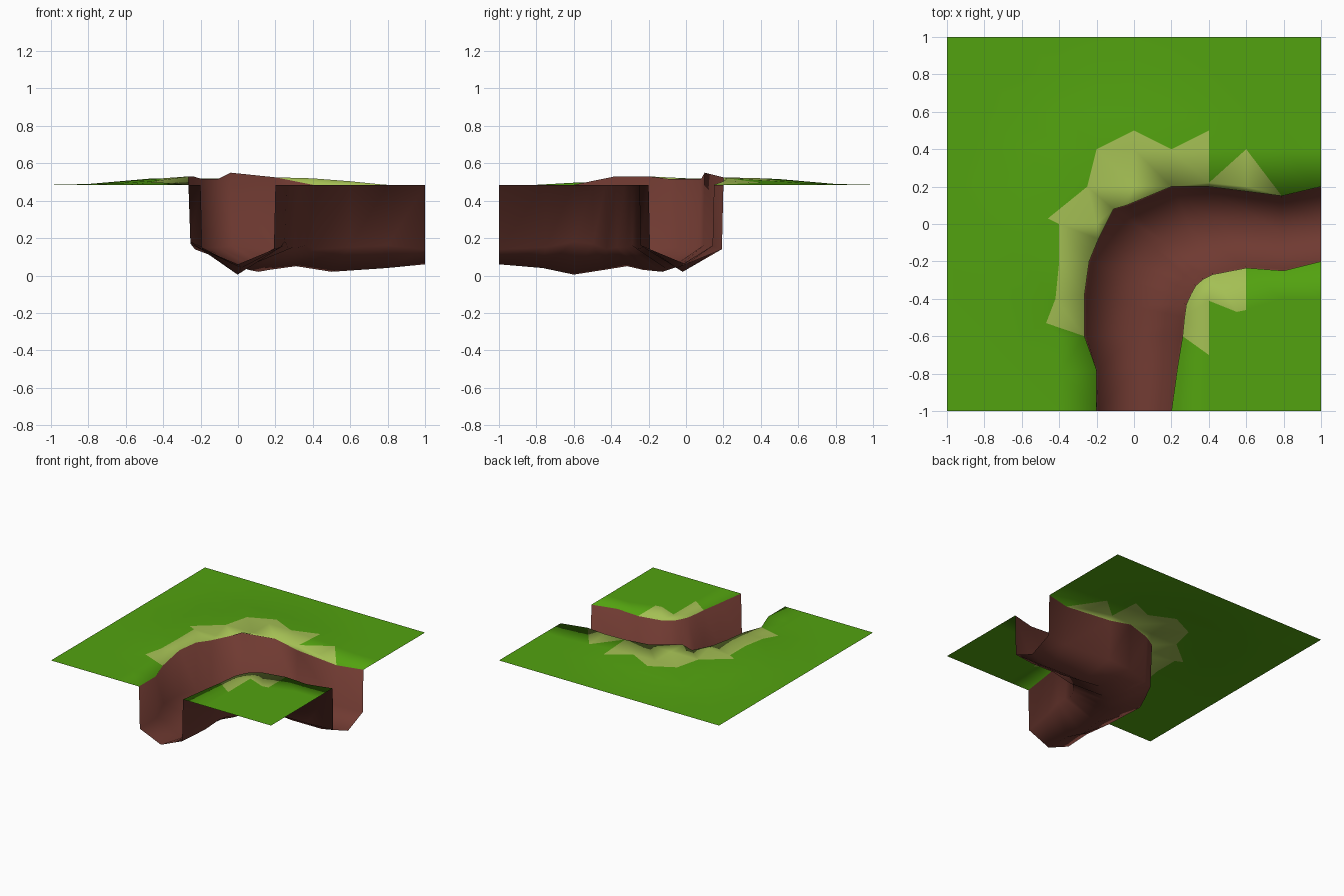
import bpy, bmesh
from mathutils import Vector
from mathutils.geometry import delaunay_2d_cdt

if "Cube" in bpy.data.objects:
    bpy.data.objects.remove(bpy.data.objects["Cube"])

GROUND = 0.485

def material(name, rgb):
    m = bpy.data.materials.new(name)
    m.diffuse_color = (*rgb, 1)
    m.use_nodes = True
    m.node_tree.nodes["Principled BSDF"].inputs["Base Color"].default_value = m.diffuse_color
    return m

MATS = [material("grass_green", (0.085, 0.36, 0.005)),
        material("dry_grass", (0.37, 0.52, 0.088)),
        material("earth_brown", (0.16, 0.042, 0.031))]

# Channel stations: outer rim (x, y, z), inner rim (x, y), floor z, wall foot z
STATIONS = [
    (-.20, -1.0, .485, .20, -1.0, .06, .14),
    (-.20, -.78, .485, .235, -.75, .04, .15),
    (-.265, -.60, .485, .26, -.60, .005, .18),
    (-.265, -.38, .53, .27, -.50, .03, .17),
    (-.24, -.20, .53, .28, -.43, .05, .14),
    (-.19, -.08, .515, .305, -.375, .03, .15),
    (-.11, .08, .515, .33, -.33, .02, .15),
    (-.04, .10, .55, .37, -.295, .03, .16),
    (.20, .20, .525, .42, -.27, .05, .14),
    (.40, .20, .485, .60, -.235, .02, .15),
    (.79, .15, .485, .80, -.25, .04, .16),
    (1.0, .20, .485, 1.0, -.20, .06, .14)]
outer = [Vector(s[:3]) for s in STATIONS]
inner = [Vector((s[3], s[4], GROUND)) for s in STATIONS]

# Ragged far edges of the dry grass beside each bank
OUTER_DRY = [(-.47, -.53), (-.42, -.40), (-.40, -.2), (-.40, 0), (-.46, .03), (-.25, .2),
             (-.2, .4), (0, .5), (.2, .4), (.4, .5), (.4, .22), (.6, .4)]
INNER_DRY = [(.4, -.7), (.4, -.41), (.55, -.47), (.6, -.46)]

def flat(points):
    return [Vector((p[0], p[1])) for p in points]

def inside(p, poly):
    hit = False
    for a, b in zip(poly, poly[1:] + poly[:1]):
        if (a.y > p.y) != (b.y > p.y) and p.x < (b.x - a.x) * (p.y - a.y) / (b.y - a.y) + a.x:
            hit = not hit
    return hit

rim_out, rim_in = flat(outer), flat(inner)
edge_out = [rim_out[2]] + flat(OUTER_DRY) + [rim_out[10]]
edge_in = [rim_in[2]] + flat(INNER_DRY) + [rim_in[9]]
channel_area = rim_out + rim_in[::-1]
dry_areas = [edge_out + rim_out[3:10][::-1], edge_in + rim_in[3:9][::-1]]

def ground_height(p):
    for r in outer + inner:
        if (r.xy - p).length < 0.002:
            return r.z
    if p.x > .2 and p.y < -.2:          # the inner bank is level
        return GROUND
    return GROUND + 0.035 * max(0, min(1, (0.85 - p.length) / 0.4))

bm = bmesh.new()

def add_face(points, mat):
    f = bm.faces.new([bm.verts.new(p) for p in points])
    f.normal_update()
    if f.normal.z < 0:
        f.normal_flip()
    f.material_index = mat
    f.smooth = True

# Meadow: a grid cut along the banks and the dry grass edges
points, edges = [], []
for line in (rim_out, rim_in, edge_out, edge_in):
    edges += [(len(points) + i, len(points) + i + 1) for i in range(len(line) - 1)]
    points += line
cuts = list(points)
for i in range(11):
    for j in range(11):
        p = Vector((-1 + i * .2, -1 + j * .2))
        if min((p - c).length for c in cuts) > 0.07:
            points.append(p)
verts, _, faces, *_ = delaunay_2d_cdt(points, edges, [], 0, 1e-4)
for f in faces:
    tri = [verts[i] for i in f]
    mid = sum(tri, Vector((0, 0))) / 3
    if not inside(mid, channel_area):
        dry = any(inside(mid, a) for a in dry_areas)
        add_face([(p.x, p.y, ground_height(p)) for p in tri], int(dry))

# Channel: steep walls and a shallow V floor, lofted along the stations
sections = []
for s, o, i in zip(STATIONS, outer, inner):
    foot_o, foot_i, floor = o.lerp(i, .02), i.lerp(o, .02), o.lerp(i, .5)
    foot_o.z = foot_i.z = s[6]
    floor.z = s[5]
    sections.append([o, foot_o, floor, foot_i, i])
for a, b in zip(sections, sections[1:]):
    for k in range(4):
        add_face([a[k], a[k + 1], b[k + 1], b[k]], 2)

bmesh.ops.remove_doubles(bm, verts=bm.verts, dist=0.001)
mesh = bpy.data.meshes.new("river_bend_ground")
bm.to_mesh(mesh)
bm.free()
for m in MATS:
    mesh.materials.append(m)
tile = bpy.data.objects.new("river_bend_ground", mesh)
bpy.context.collection.objects.link(tile)
